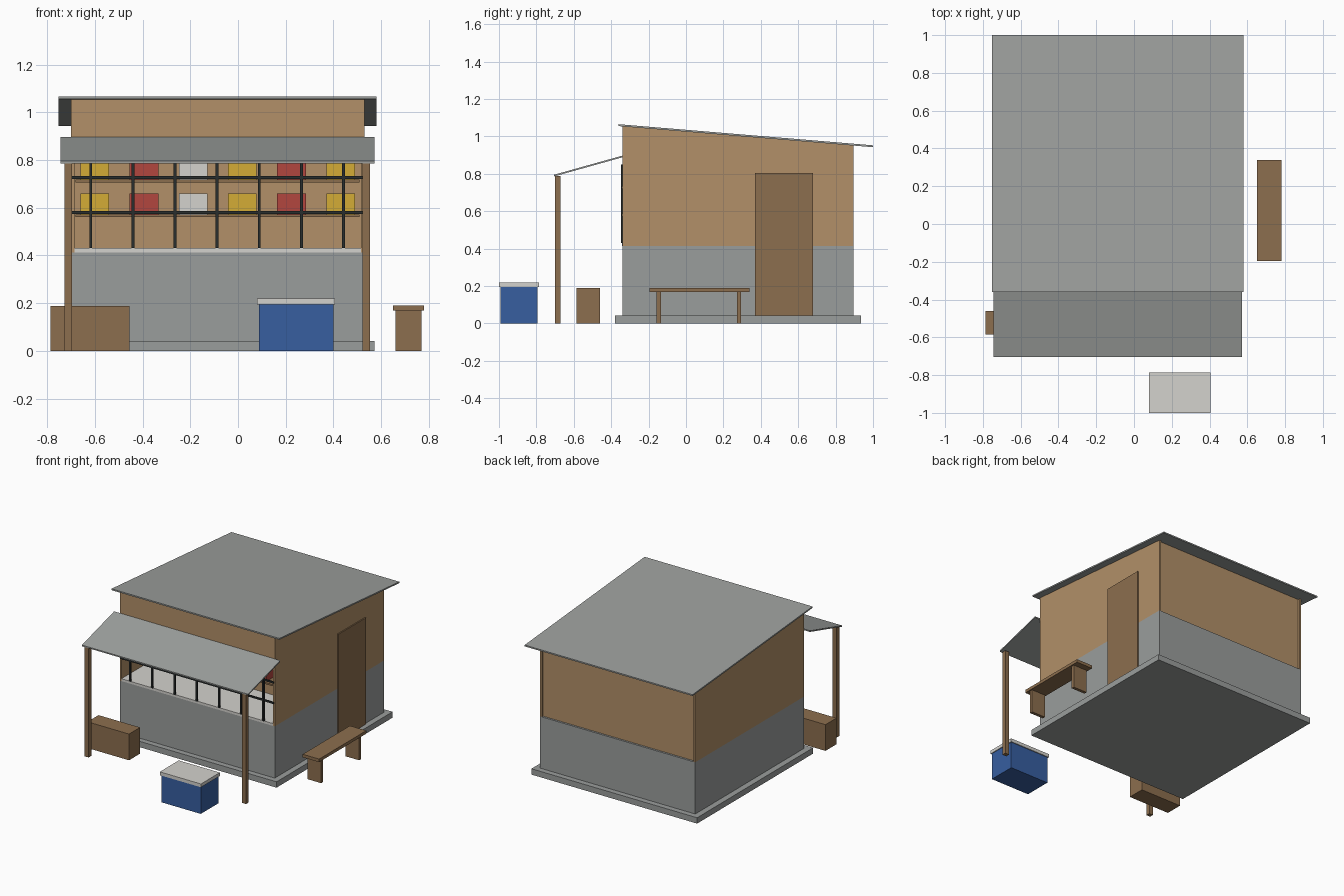
import bpy
import bmesh

if "Cube" in bpy.data.objects:
    bpy.data.objects.remove(bpy.data.objects["Cube"], do_unlink=True)


def linear(c):
    c /= 255
    return c / 12.92 if c <= 0.04045 else ((c + 0.055) / 1.055) ** 2.4


def material(name, r, g, b):
    m = bpy.data.materials.new(name)
    m.use_nodes = True
    colour = (linear(r), linear(g), linear(b), 1)
    m.diffuse_color = colour
    bsdf = m.node_tree.nodes["Principled BSDF"]
    bsdf.inputs["Base Color"].default_value = colour
    bsdf.inputs["Roughness"].default_value = 0.8
    return m


TAN = material("tan wall", 178, 144, 104)
CONCRETE = material("concrete grey", 154, 157, 156)
METAL = material("roof grey", 157, 160, 158)
WOOD = material("brown wood", 140, 110, 78)
WHITE = material("off white", 212, 210, 205)
BLUE = material("cooler blue", 55, 94, 160)
RED = material("red goods", 178, 70, 62)
YELLOW = material("yellow goods", 212, 172, 54)
DARK = material("dark iron", 40, 45, 45)


def prism(name, mat, x0, x1, outline):
    """Extrude a (y, z) outline from x0 to x1."""
    bm = bmesh.new()
    face = bm.faces.new([bm.verts.new((x0, y, z)) for y, z in outline])
    moved = bmesh.ops.extrude_face_region(bm, geom=[face])["geom"]
    verts = [v for v in moved if isinstance(v, bmesh.types.BMVert)]
    bmesh.ops.translate(bm, verts=verts, vec=(x1 - x0, 0, 0))
    bmesh.ops.recalc_face_normals(bm, faces=bm.faces)
    mesh = bpy.data.meshes.new(name)
    bm.to_mesh(mesh)
    bm.free()
    mesh.materials.append(mat)
    ob = bpy.data.objects.new(name, mesh)
    bpy.context.scene.collection.objects.link(ob)
    return ob


def box(name, mat, x, y, z):
    return prism(name, mat, x[0], x[1],
                 [(y[0], z[0]), (y[1], z[0]), (y[1], z[1]), (y[0], z[1])])


# Main dimensions
LEFT, RIGHT = -0.70, 0.53
FRONT, BACK = -0.34, 0.895
SILL, HEAD = 0.413, 0.85
T = 0.014


def eave(y):
    """Height of the roof underside."""
    return 1.055 - 0.083 * (y + 0.36)


def wall(name, x0, x1, y0, y1, bottom):
    prism(name, TAN, x0, x1,
          [(y0, bottom), (y1, bottom), (y1, eave(y1)), (y0, eave(y0))])


# Base and lower walls
box("floor_slab", CONCRETE, (-0.743, 0.572), (-0.38, 0.935), (0, 0.042))
box("lower_wall", CONCRETE, (LEFT, RIGHT), (FRONT, BACK), (0.042, SILL))

# Upper walls, with a back panel set slightly in
wall("right_wall", LEFT, LEFT + T, FRONT, BACK, SILL)
wall("left_wall", RIGHT - T, RIGHT, FRONT, BACK, SILL)
wall("back_panel", LEFT + T, RIGHT - T, BACK - 2 * T, BACK - T, SILL)
wall("front_header", LEFT + T, RIGHT - T, FRONT, FRONT + T, HEAD)
wall("shop_partition", LEFT + T, RIGHT - T, 0.02, 0.02 + T, SILL)

# Roof and awning
prism("roof", METAL, -0.752, 0.58,
      [(-0.36, eave(-0.36)), (1, eave(1)), (1, eave(1) + 0.01),
       (-0.36, eave(-0.36) + 0.01)])
prism("awning", METAL, -0.745, 0.573,
      [(-0.705, 0.786), (FRONT, 0.888), (FRONT, 0.897), (-0.705, 0.795)])
for side, x in (("right", -0.727), ("left", 0.522)):
    box(side + "_awning_post", WOOD, (x, x + 0.032), (-0.70, -0.67), (0, 0.787))

# Counter and stocked shelves
box("counter", WHITE, (LEFT + T, RIGHT - T), (FRONT - 0.001, 0.02), (SILL, 0.43))
goods = [YELLOW, RED, WHITE, YELLOW, RED, YELLOW]
for level, z in (("lower", 0.56), ("upper", 0.705)):
    box(level + "_shelf", WOOD, (-0.682, 0.51), (-0.10, 0.02), (z, z + 0.012))
    for i, mat in enumerate(goods):
        x = -0.66 + 0.206 * i
        box(f"{level}_goods_{i + 1}", mat, (x, x + 0.12), (-0.08, 0.0),
            (z + 0.012, z + 0.10))

# Window bars
for i in range(7):
    x = -0.617 + 0.1765 * i
    box(f"upright_bar_{i + 1}", DARK, (x - 0.006, x + 0.006),
        (FRONT - 0.008, FRONT + 0.004), (0.43, HEAD))
for i, z in enumerate((0.58, 0.727)):
    box(f"cross_bar_{i + 1}", DARK, (LEFT + 0.005, RIGHT - 0.005),
        (FRONT - 0.007, FRONT + 0.003), (z - 0.006, z + 0.006))

# Side door
box("side_door", WOOD, (RIGHT, RIGHT + 0.009), (0.37, 0.68), (0.042, 0.805))

# Bench beside the door
box("bench_seat", WOOD, (0.65, 0.78), (-0.195, 0.34), (0.168, 0.19))
for end, y in (("front", -0.157), ("back", 0.273)):
    box(end + "_bench_leg", WOOD, (0.66, 0.77), (y, y + 0.022), (0, 0.168))

# Crate and cooler in front of the shop
box("crate", WOOD, (-0.785, -0.455), (-0.585, -0.46), (0, 0.188))
box("cooler_body", BLUE, (0.087, 0.40), (-0.993, -0.793), (0, 0.195))
box("cooler_lid", WHITE, (0.08, 0.406), (-1.0, -0.786), (0.195, 0.219))
